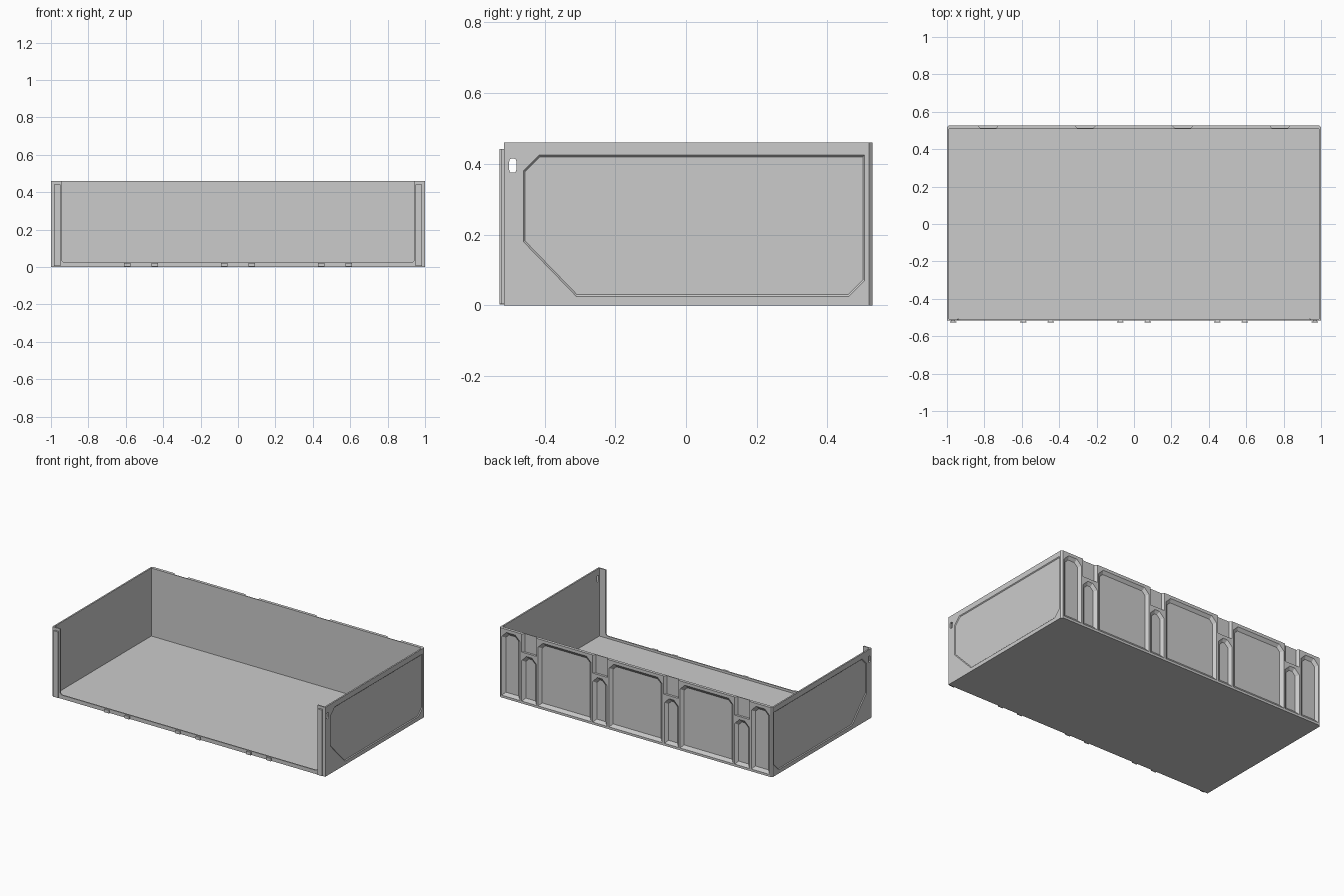
import bpy, bmesh, math
from mathutils import Vector

if "Cube" in bpy.data.objects:
    bpy.data.objects.remove(bpy.data.objects["Cube"])


def loft(name, pairs):
    """One object made of solids, each spanning two matching rings of 3D points."""
    bm = bmesh.new()
    for ring_a, ring_b in pairs:
        a = [bm.verts.new(p) for p in ring_a]
        b = [bm.verts.new(p) for p in ring_b]
        bm.faces.new(a)
        bm.faces.new(b[::-1])
        for i in range(len(a)):
            j = (i + 1) % len(a)
            bm.faces.new((a[j], a[i], b[i], b[j]))
    bmesh.ops.recalc_face_normals(bm, faces=bm.faces)
    mesh = bpy.data.meshes.new(name)
    bm.to_mesh(mesh)
    bm.free()
    ob = bpy.data.objects.new(name, mesh)
    bpy.context.collection.objects.link(ob)
    return ob


def xy(pts, z):
    return [(x, y, z) for x, y in pts]


def xz(pts, y):
    return [(x, y, z) for x, z in pts]


def yz(pts, x):
    return [(x, y, z) for y, z in pts]


def rect(a0, a1, b0, b1):
    return [(a0, b0), (a1, b0), (a1, b1), (a0, b1)]


def inset(pts, d):
    """Move every edge of a counter-clockwise convex outline inwards by d."""
    out = []
    for i, p in enumerate(pts):
        p, q, r = Vector(pts[i - 1]), Vector(p), Vector(pts[(i + 1) % len(pts)])
        e, f = (q - p).normalized(), (r - q).normalized()
        n, m = Vector((-e.y, e.x)), Vector((-f.y, f.x))
        out.append(tuple(q + (n + m) * d / (1 + n.dot(m))))
    return out


def cut(ob, cutter):
    mod = ob.modifiers.new("cut", 'BOOLEAN')
    mod.object, mod.operation, mod.solver = cutter, 'DIFFERENCE', 'EXACT'
    bpy.context.view_layer.objects.active = ob
    bpy.ops.object.modifier_apply(modifier=mod.name)
    bpy.data.objects.remove(cutter)


H = 0.46           # height
FRONT, BACK = -0.515, 0.527

# Floor
floor = rect(-0.99, 0.99, -0.507, 0.507)
loft("floor", [(xy(floor, 0), xy(floor, 0.01))])

# Side walls with a shallow clipped panel and a rounded slot
panel = [(-0.46, 0.18), (-0.31, 0.025), (0.46, 0.025), (0.505, 0.07),
         (0.505, 0.425), (-0.415, 0.425), (-0.46, 0.38)]
slot = []
for cy, cz, start in ((-0.486, 0.407, 0), (-0.494, 0.407, 90),
                      (-0.494, 0.383, 180), (-0.486, 0.383, 270)):
    for k in range(4):
        t = math.radians(start + 30 * k)
        slot.append((cy + 0.006 * math.cos(t), cz + 0.008 * math.sin(t)))
side = rect(-0.507, 0.507, 0, H)
for s, label in ((-1, "left"), (1, "right")):
    wall = loft(label + "_side_wall", [(yz(side, s * 0.99), yz(side, s))])
    cut(wall, loft("side_cutter", [
        (yz(inset(panel, -0.001), s * 1.001), yz(inset(panel, 0.005), s * 0.995)),
        (yz(slot, s * 0.98), yz(slot, s * 1.01))]))

# Back wall with chamfered upright corners
plan = [(-1, 0.507), (1, 0.507), (1, 0.517), (0.99, BACK), (-0.99, BACK), (-1, 0.517)]
back = loft("back_wall", [(xy(plan, 0), xy(plan, H))])

# Sloped pockets and open-topped notches in the back
pockets = [(-0.195, 0.195, 0.44)]
for x0, x1, top in ((0.21, 0.315, 0.32), (0.325, 0.715, 0.44),
                    (0.725, 0.835, 0.32), (0.847, 0.982, 0.44)):
    pockets += [(x0, x1, top), (-x1, -x0, top)]
cuts = []
for x0, x1, top in pockets:
    c = 0.035
    o = [(x0, 0.015), (x1, 0.015), (x1, top - c), (x1 - c, top), (x0 + c, top), (x0, top - c)]
    cuts.append((xz(inset(o, -0.001), BACK + 0.001), xz(inset(o, 0.02), 0.512)))
for cx in (-0.78, -0.26, 0.26, 0.78):
    n = [(cx - 0.056, BACK + 0.001), (cx + 0.056, BACK + 0.001),
         (cx + 0.042, 0.512), (cx - 0.042, 0.512)]
    cuts.append((xy(n, 0.34), xy(n, H + 0.01)))
cut(back, loft("back_cutter", cuts))

# Front rim: a U-shaped plate with small rounded inner corners
r, xi, zi = 0.015, 0.943, 0.025
arc = [(xi - r + r * math.cos(t), zi + r - r * math.sin(t))
       for t in (math.radians(30 * k) for k in range(4))]
half = [(1, 0), (1, H), (xi, H)] + arc
rim = half + [(-x, z) for x, z in half[::-1]]
loft("front_rim", [(xz(rim, FRONT), xz(rim, -0.507))])


def t_rail(name, cx, z0, z1):
    """T-section rail on the front of the rim."""
    t = [(0.011, FRONT), (0.011, -0.521), (0.017, -0.521), (0.017, -BACK)]
    t = [(cx + x, y) for x, y in t] + [(cx - x, y) for x, y in t[::-1]]
    loft(name, [(xy(t, z0), xy(t, z1))])


# Upright rails and small clips
for s, label in ((-1, "left"), (1, "right")):
    t_rail(label + "_front_rail", s * 0.967, 0.005, 0.442)
    for i, cx in enumerate((0.073, 0.445, 0.592)):
        t_rail(f"{label}_floor_clip_{i + 1}", s * cx, 0.002, 0.022)
